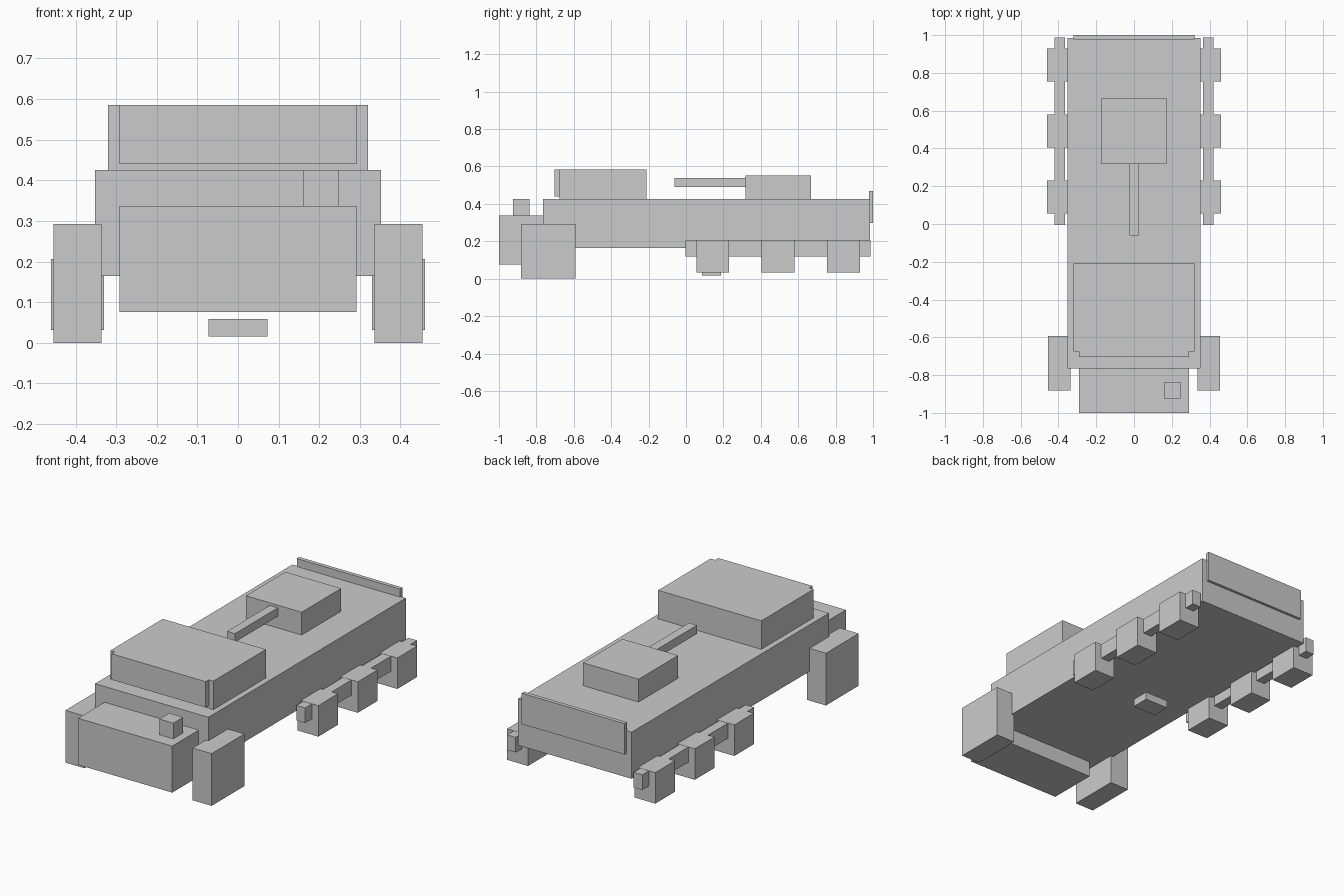
import bpy
import bmesh

if "Cube" in bpy.data.objects:
    bpy.data.objects.remove(bpy.data.objects["Cube"])


def box(name, x, y, z):
    """Axis-aligned box from (min, max) ranges."""
    bm = bmesh.new()
    bmesh.ops.create_cube(bm, size=1)
    for v in bm.verts:
        v.co = [r[0] if c < 0 else r[1] for c, r in zip(v.co, (x, y, z))]
    mesh = bpy.data.meshes.new(name)
    bm.to_mesh(mesh)
    bm.free()
    obj = bpy.data.objects.new(name, mesh)
    bpy.context.collection.objects.link(obj)
    return obj


def centred(name, half_width, y, z):
    return box(name, (-half_width, half_width), y, z)


def pair(name, x, y, z):
    """The same box on the right and the left side."""
    box("right_" + name, x, y, z)
    box("left_" + name, (-x[1], -x[0]), y, z)


# Body
centred("hull", 0.352, (-0.765, 0.985), (0.164, 0.425))
centred("hood", 0.292, (-1.0, -0.715), (0.076, 0.337))
centred("cab", 0.32, (-0.675, -0.21), (0.425, 0.585))
centred("windshield", 0.292, (-0.703, -0.675), (0.44, 0.585))
centred("tailgate", 0.32, (0.978, 1.0), (0.297, 0.47))
box("headlamp", (0.16, 0.247), (-0.925, -0.838), (0.337, 0.425))

# Gun
centred("gun_mount", 0.173, (0.317, 0.667), (0.425, 0.553))
centred("gun_barrel", 0.025, (-0.062, 0.317), (0.49, 0.538))

# Low block under the hull
centred("underside_block", 0.073, (0.085, 0.188), (0.016, 0.059))

# Front wheels
pair("front_wheel", (0.336, 0.454), (-0.882, -0.592), (0.0, 0.293))

# Tracks and road wheels
pair("track", (0.366, 0.42), (-0.004, 0.987), (0.12, 0.205))
for i in range(3):
    y = 0.055 + 0.35 * i
    pair(f"road_wheel_{i + 1}", (0.33, 0.46), (y, y + 0.174), (0.032, 0.206))
